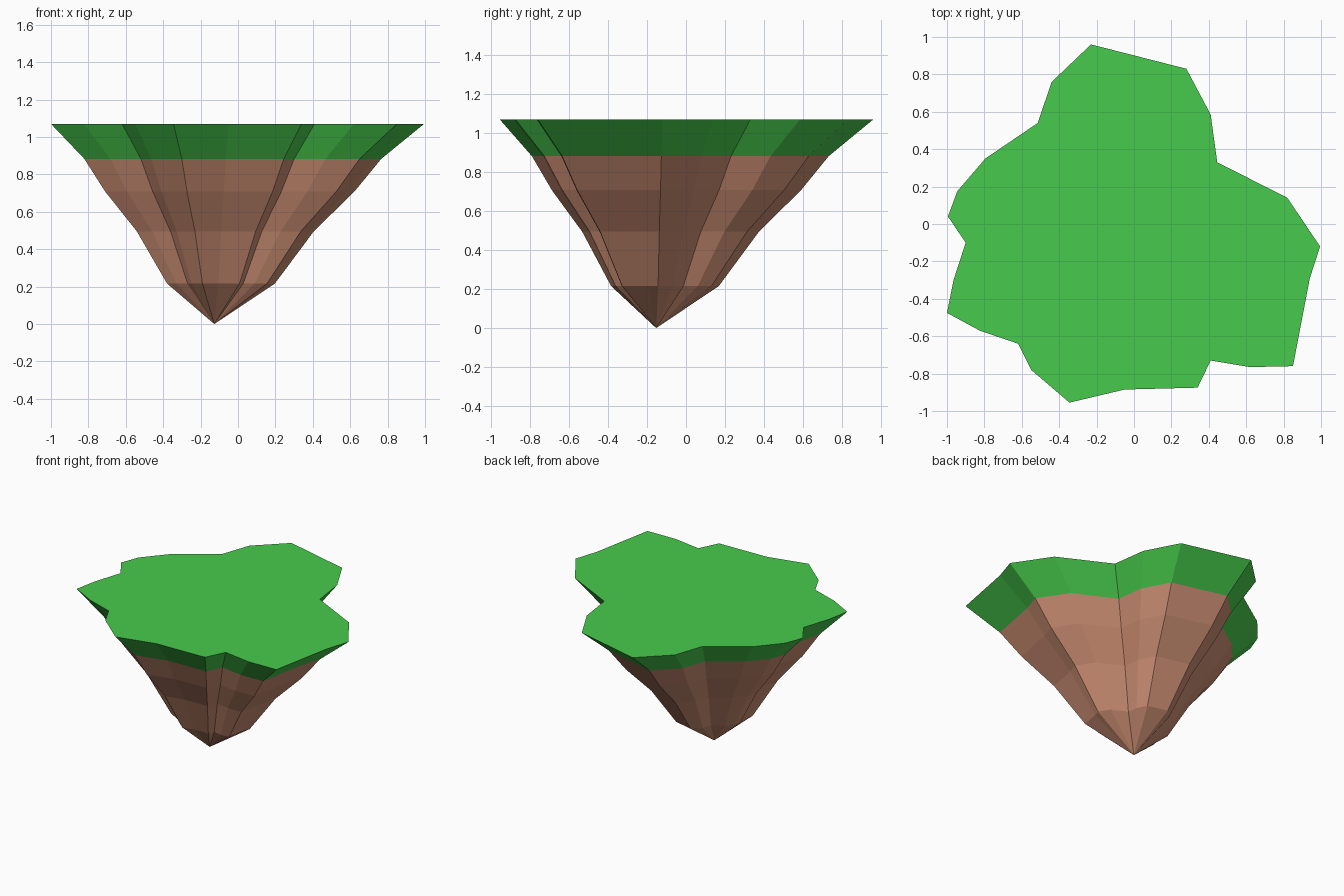
import bpy, bmesh
from mathutils import Vector

if "Cube" in bpy.data.objects:
    bpy.data.objects.remove(bpy.data.objects["Cube"])

# Island coastline seen from above, counter-clockwise from the front
OUTLINE = [
    (-.345, -.955), (-.05, -.885), (.34, -.875), (.41, -.73), (.62, -.765), (.85, -.76),
    (.94, -.29), (.995, -.12), (.82, .14), (.445, .33), (.41, .585), (.28, .83),
    (-.23, .96), (-.44, .76), (-.515, .54), (-.795, .35), (-.945, .175), (-.995, .04),
    (-.90, -.10), (-.965, -.30), (-1.0, -.475), (-.825, -.57), (-.62, -.64), (-.55, -.78)]
TIP = Vector((-.127, -.153, 0))


def material(name, color):
    m = bpy.data.materials.new(name)
    m.diffuse_color = (*color, 1)
    m.use_nodes = True
    m.node_tree.nodes["Principled BSDF"].inputs["Base Color"].default_value = m.diffuse_color
    return m


def layered(name, levels, mat, cap=False, tip=False):
    """Stack outline rings, each (height, scale towards the tip axis), top down."""
    bm = bmesh.new()
    rings = []
    for z, s in levels:
        rings.append([bm.verts.new((TIP.x + (x - TIP.x) * s, TIP.y + (y - TIP.y) * s, z))
                      for x, y in OUTLINE])
    n = len(OUTLINE)
    for up, low in zip(rings, rings[1:]):
        for i in range(n):
            j = (i + 1) % n
            bm.faces.new((low[i], low[j], up[j], up[i]))
    if cap:
        bm.faces.new(rings[0])
    if tip:
        point = bm.verts.new(TIP)
        for i in range(n):
            bm.faces.new((point, rings[-1][(i + 1) % n], rings[-1][i]))
    mesh = bpy.data.meshes.new(name)
    bm.to_mesh(mesh)
    bm.free()
    mesh.materials.append(mat)
    obj = bpy.data.objects.new(name, mesh)
    bpy.context.collection.objects.link(obj)


# Grass slab on top
layered("grass_top", [(1.07, 1), (.883, .796)], material("grass", (.064, .60, .073)), cap=True)

# Rocky underside tapering to a point
layered("rock_base", [(.883, .796), (.708, .668), (.495, .474), (.216, .289)],
        material("rock", (.6, .27, .17)), tip=True)
